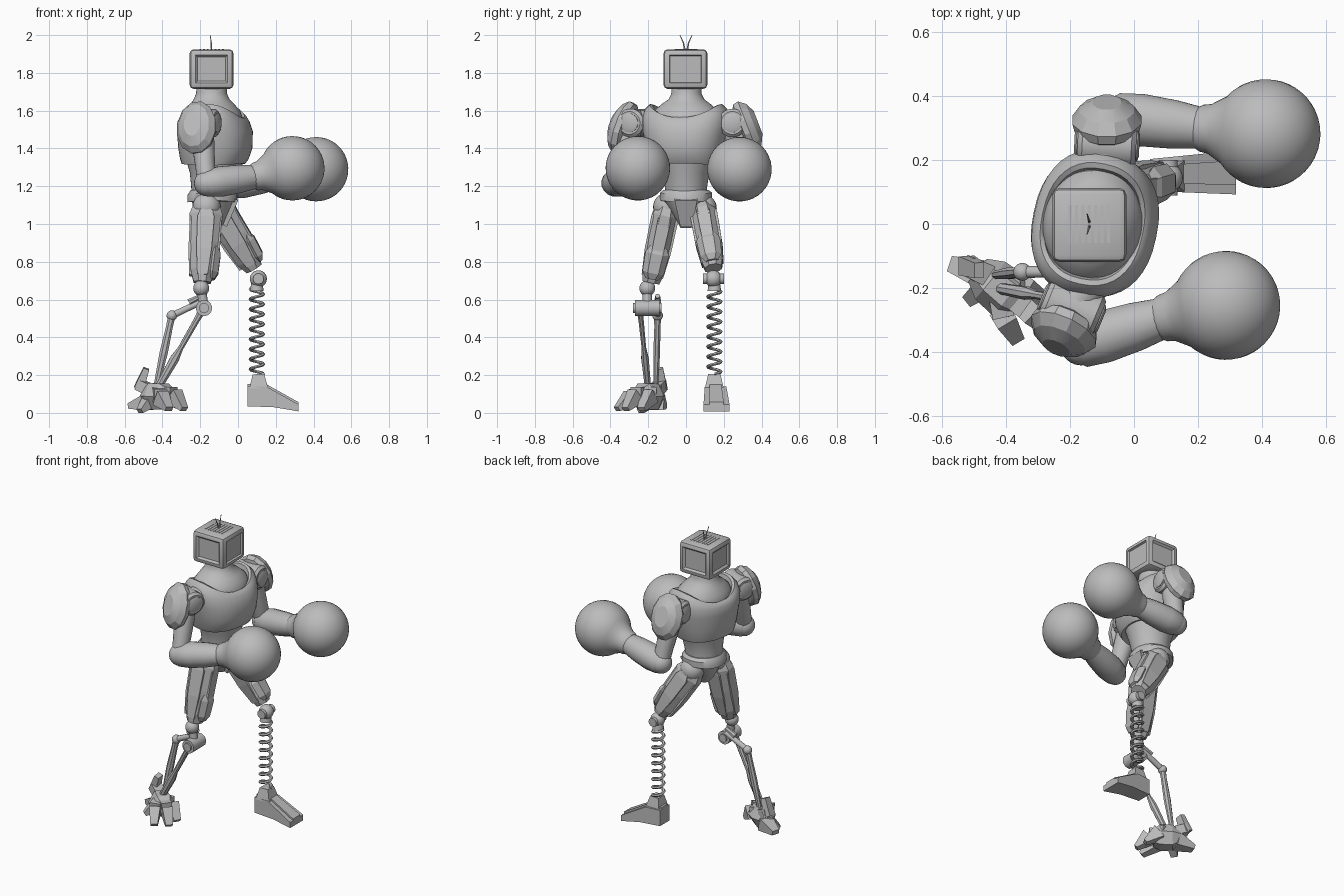
import bpy, bmesh
from math import sin, cos, pi, radians, sqrt
from mathutils import Vector as V, Matrix

if "Cube" in bpy.data.objects:
    bpy.data.objects.remove(bpy.data.objects["Cube"])

grey = bpy.data.materials.new("plain grey")
grey.use_nodes = True
grey.diffuse_color = (0.5, 0.5, 0.5, 1)
grey.node_tree.nodes["Principled BSDF"].inputs["Base Color"].default_value = (0.5, 0.5, 0.5, 1)


def finish(name, bm, angle=0):
    bmesh.ops.recalc_face_normals(bm, faces=bm.faces[:])
    me = bpy.data.meshes.new(name)
    bm.to_mesh(me)
    bm.free()
    me.materials.append(grey)
    ob = bpy.data.objects.new(name, me)
    bpy.context.collection.objects.link(ob)
    if angle:
        bpy.ops.object.select_all(action='DESELECT')
        ob.select_set(True)
        bpy.context.view_layer.objects.active = ob
        bpy.ops.object.shade_smooth_by_angle(angle=radians(angle))
    return ob


def skin(name, rings, angle=0):
    """Join rings of points into a closed body."""
    bm = bmesh.new()
    loops = [[bm.verts.new(p) for p in ring] for ring in rings]
    n = len(loops[0])
    for a, b in zip(loops, loops[1:]):
        for i in range(n):
            j = (i + 1) % n
            bm.faces.new((a[i], a[j], b[j], b[i]))
    bm.faces.new(loops[0])
    bm.faces.new(loops[-1])
    return finish(name, bm, angle)


def tube(name, p0, p1, rings, sides=8, angle=0, ref=None):
    """Body along p0-p1; each ring is (fraction, half size u, half size v)."""
    p0, p1 = V(p0), V(p1)
    w = (p1 - p0).normalized()
    ref = V(ref) if ref else V((0, 0, 1)) if abs(w.x) > 0.75 else V((1, 0, 0))
    u = (ref - w * ref.dot(w)).normalized()
    v = w.cross(u)
    k = 1 / cos(pi / sides)
    arcs = [(2 * i + 1) * pi / sides for i in range(sides)]
    return skin(name, [[p0.lerp(p1, t) + u * a * k * cos(s) + v * b * k * sin(s) for s in arcs]
                       for t, a, b in rings], angle)


def rod(name, p0, p1, r0, r1=None, sides=16):
    r1 = r1 or r0
    return tube(name, p0, p1, [(0, r0, r0), (1, r1, r1)], sides, 40)


def block(name, p0, p1, a0, b0, a1, b1, ref=None):
    return tube(name, p0, p1, [(0, a0, b0), (1, a1, b1)], 4, 0, ref)


def ball(name, c, r):
    bm = bmesh.new()
    bmesh.ops.create_uvsphere(bm, u_segments=24, v_segments=14, radius=r,
                              matrix=Matrix.Translation(c))
    return finish(name, bm, 60)


def body(name, rings, twist=0, angle=40, n=40, power=0.85):
    """Upright body; each ring is (z, x, half depth, half width, dip front and back)."""
    turn = Matrix.Rotation(radians(twist), 3, 'Z')
    mid = V((-0.13, 0, 0))
    out = []
    for z, x, d, wd, dip in rings:
        ring = []
        for i in range(n):
            c, s = cos(2 * pi * i / n), sin(2 * pi * i / n)
            px = d * abs(c) ** power * (1 if c > 0 else -1)
            py = wd * abs(s) ** power * (1 if s > 0 else -1)
            ring.append(mid + turn @ V((x + px, py, z - dip * c * c)))
        out.append(ring)
    return skin(name, out, angle)


# Torso: undersuit with neck, breastplate, waist, belt and pelvis
body("undersuit", [(1.4, .01, .15, .17, 0), (1.56, 0, .155, .185, 0), (1.60, 0, .14, .17, 0),
                   (1.635, -.005, .115, .13, 0), (1.66, -.01, .095, .095, 0),
                   (1.69, -.01, .082, .08, 0), (1.73, -.01, .08, .078, 0)], -12, power=1)
body("breastplate", [(1.325, .0, .13, .15, -.01), (1.31, .0, .165, .18, -.01),
                     (1.335, .005, .178, .19, -.01), (1.40, .01, .192, .207, 0),
                     (1.49, .008, .196, .225, 0), (1.56, 0, .185, .232, .02),
                     (1.61, 0, .17, .217, .05), (1.635, 0, .16, .192, .07),
                     (1.63, 0, .147, .175, .075), (1.59, 0, .14, .165, .06)], -12)
body("waist", [(1.13, -.005, .11, .112, 0), (1.2, 0, .118, .112, 0), (1.27, .005, .13, .125, 0),
               (1.34, .005, .15, .15, 0)], -8, power=1)
body("belt", [(1.12, -.005, .115, .12, 0), (1.125, -.005, .132, .138, .01),
              (1.165, -.005, .132, .138, .01), (1.18, -.005, .115, .12, 0)], -4, power=1)
body("pelvis", [(0.98, 0, .035, .03, 0), (1.02, 0, .07, .05, 0), (1.08, 0, .1, .09, 0),
                (1.13, 0, .12, .125, 0)], 0, power=1)
block("groin_plate", (-.01, 0, 1.13), (-.07, 0, .99), .012, .06, .012, .03)

# Head: bevelled box with sunk panels and a framed screen
bm = bmesh.new()
bmesh.ops.create_cube(bm, size=1, matrix=Matrix.Translation((-.14, -.003, 1.82))
                      @ Matrix.Diagonal((.232, .232, .21, 1)))
bmesh.ops.bevel(bm, geom=bm.edges[:], offset=.022, segments=2, affect='EDGES', profile=.5)
bm.normal_update()
for f in sorted(bm.faces, key=lambda f: -f.calc_area())[:6]:
    if abs(f.normal.z) < .5:
        bmesh.ops.inset_individual(bm, faces=[f], thickness=.012, depth=0)
        front = f.normal.x > .5
        bmesh.ops.inset_individual(bm, faces=[f], thickness=.006 if front else .016, depth=-.012)
finish("head", bm, 25)
for i in range(7):
    x = -.2 + i * .02
    block("head_vent", (x, -.06, 1.924), (x, .06, 1.924), .005, .003, .005, .003)
for s in (-1, 1):
    rod("antenna_base", (-.14, s * .006, 1.92), (-.142, s * .014, 1.96), .004, .003, 6)
    rod("antenna_tip", (-.142, s * .014, 1.96), (-.147, s * .032, 2.0), .003, .0015, 6)


# Arms: shoulder joint, pad, upper arm, elbow, forearm and round glove
def arm(side, joint, fwd, pad, pad_dir, elbow, wrist, glove):
    joint, fwd, pad, pad_dir = V(joint), V(fwd).normalized(), V(pad), V(pad_dir).normalized()
    elbow, wrist, glove = V(elbow), V(wrist), V(glove)
    tube(side + "_shoulder_drum", joint - fwd * .092, joint + fwd * .092,
         [(0, .06, .06), (.08, .075, .075), (.92, .075, .075), (1, .06, .06)], 20, 35)
    tube(side + "_shoulder_hub", joint - fwd * .102, joint + fwd * .102,
         [(0, .035, .035), (.03, .05, .05), (.97, .05, .05), (1, .035, .035)], 20, 30)
    rod(side + "_shoulder_axle", V((-.13, joint.y * .6, 1.53)), joint, .07)
    tube(side + "_shoulder_pad", pad - pad_dir * .05, pad + pad_dir * .05,
         [(0, .08, .115), (.1, .1, .135), (.4, .108, .142), (.75, .085, .115), (1, .045, .065)],
         12, 20, ref=(1, 0, 0))
    tube(side + "_upper_arm", joint, elbow,
         [(0, .06, .06), (.35, .06, .065), (.7, .052, .056), (1, .05, .05)], 16, 40)
    ball(side + "_elbow", elbow, .068)
    tube(side + "_forearm", elbow - (wrist - elbow) * .12, wrist,
         [(0, .05, .05), (.1, .07, .075), (.35, .08, .082), (.7, .074, .076), (1, .062, .064)], 16, 40)
    axis = (glove - wrist).normalized()
    profile = [(-.22, .066), (-.205, .074), (-.18, .078), (-.16, .09)]
    profile += [(-.17 * cos(a), .17 * sin(a)) for a in [.68 + i * (pi - .7) / 18 for i in range(19)]]
    tube(side + "_glove", glove, glove + axis, [(t, r, r) for t, r in profile], 36, 50)


arm("right", (-.195, -.265, 1.535), (.92, -.38, 0), (-.225, -.345, 1.515), (-.36, -.86, .3),
    (-.165, -.375, 1.215), (.09, -.295, 1.25), (.288, -.255, 1.295))
arm("left", (-.085, .25, 1.535), (1, -.05, 0), (-.085, .335, 1.52), (0, .93, .36),
    (-.05, .335, 1.205), (.215, .30, 1.25), (.414, .283, 1.29))


# Thighs: faceted core with raised plates along it
def thigh(side, hip, knee, scale=1.0):
    hip, knee = V(hip), V(knee)
    w = (knee - hip).normalized()
    u = (V((1, 0, 0)) - w * w.x).normalized()
    v = w.cross(u)
    ball(side + "_hip", hip + w * .02, .075)
    tube(side + "_thigh", hip, knee,
         [(0, .065, .05), (.15, .088, .066), (.5, .078, .068), (.85, .065, .06), (1, .045, .045)], 8)
    for s in (-1, 1):
        for d, off, half in ((u, .07, .035), (v, .058, .045)):
            a = hip.lerp(knee, .1) + d * s * off
            b = hip.lerp(knee, .92) + d * s * (off - .012)
            tube(side + "_thigh_plate", a, b,
                 [(0, .01, half * .6), (.12, .016, half), (.6, .02, half * .9), (1, .012, half * .6)],
                 4, 0, ref=d)
    a, b = hip.lerp(knee, .55) + u * .062, hip.lerp(knee, .95) + u * .05
    tube(side + "_knee_guard", a, b, [(0, .015, .04), (.2, .03, .055), (.8, .03, .05), (1, .015, .03)],
         6, 0, ref=u)


thigh("right", (-.165, -.095, 1.11), (-.19, -.185, .69))
thigh("left", (-.12, .085, 1.1), (.085, .145, .765))

# Right lower leg: knee, ankle-high pivots and two struts
ball("right_knee", (-.195, -.205, .66), .042)
rod("right_knee_link", (-.195, -.205, .66), (-.18, -.205, .56), .025)
rod("right_pivot", (-.18, -.27, .555), (-.18, -.14, .555), .042)
rod("right_pivot_pin", (-.18, -.28, .555), (-.18, -.13, .555), .026)
tube("main_strut", (-.18, -.245, .56), (-.43, -.2, .12),
     [(0, .022, .018), (.15, .016, .014), (.5, .014, .012), (.62, .024, .02), (1, .018, .016)], 8, 30)
rod("upper_link", (-.19, -.15, .59), (-.35, -.15, .515), .016, .018, 10)
rod("link_hook", (-.19, -.15, .62), (-.26, -.15, .585), .012, .018, 8)
ball("link_joint", (-.35, -.15, .515), .028)
tube("rear_strut", (-.35, -.15, .515), (-.435, -.16, .13),
     [(0, .02, .02), (.15, .018, .016), (.5, .022, .018), (1, .014, .012)], 8, 30)

# Right foot: ankle, clawed toes, heel spur and raised spur
tube("clawed_ankle", (-.49, -.145, .09), (-.36, -.25, .085),
     [(0, .035, .04), (.3, .07, .065), (.75, .068, .07), (1, .045, .05)], 6)
for knuckle, tip in (((-.355, -.19, .1), (-.285, -.235, .02)),
                     ((-.34, -.265, .1), (-.285, -.32, .02)),
                     ((-.41, -.29, .09), (-.365, -.365, .02))):
    k, t = V(knuckle), V(tip)
    block("toe_joint", (-.43, -.2, .1), k, .04, .03, .036, .034, (0, 0, 1))
    block("toe_claw", k + V((0, 0, -.01)), t, .045, .034, .012, .022, (0, 0, 1))
block("heel_spur", (-.47, -.16, .06), (-.575, -.125, .035), .045, .045, .015, .025, (0, 0, 1))
block("raised_spur_base", (-.46, -.16, .12), (-.525, -.13, .15), .03, .035, .028, .032)
block("raised_spur", (-.525, -.13, .13), (-.485, -.145, .235), .026, .03, .016, .024)
block("outer_spur", (-.47, -.2, .06), (-.52, -.24, .01), .035, .03, .012, .02, (0, 0, 1))

# Left lower leg: knee joint and coil spring
ball("left_knee", (.108, .145, .71), .045)
rod("left_knee_pin", (.108, .09, .71), (.108, .2, .71), .028)
rod("spring_top", (.1, .15, .69), (.1, .15, .645), .03, .036)
turns, steps = 8.5, 16
rings = []
for i in range(int(turns * steps) + 1):
    a = 2 * pi * i / steps
    c = V((.1, .15, .205 + .45 * i / (turns * steps)))
    out = V((cos(a), sin(a), 0))
    rings.append([c + out * (.033 + .011 * cos(q)) + V((0, 0, .009 * sin(q)))
                  for q in [k * pi / 3 for k in range(6)]])
skin("spring", rings, 50)

# Left foot: ankle and wedge with a raised instep
block("left_ankle", (.11, .15, .13), (.108, .15, .205), .05, .05, .03, .032)
side_line = [(.05, .035), (.05, .14), (.15, .14), (.32, .045), (.32, .008), (.19, .03)]
for name, grow, rise in (("left_foot", 1, 0), ("left_instep", .55, .012)):
    skin(name, [[(x, .155 + s * grow * (.05 + .07 * max(0, x - .05)) + .03 * (x - .1), z + rise)
                 for x, z in side_line] for s in (-1, 1)])
